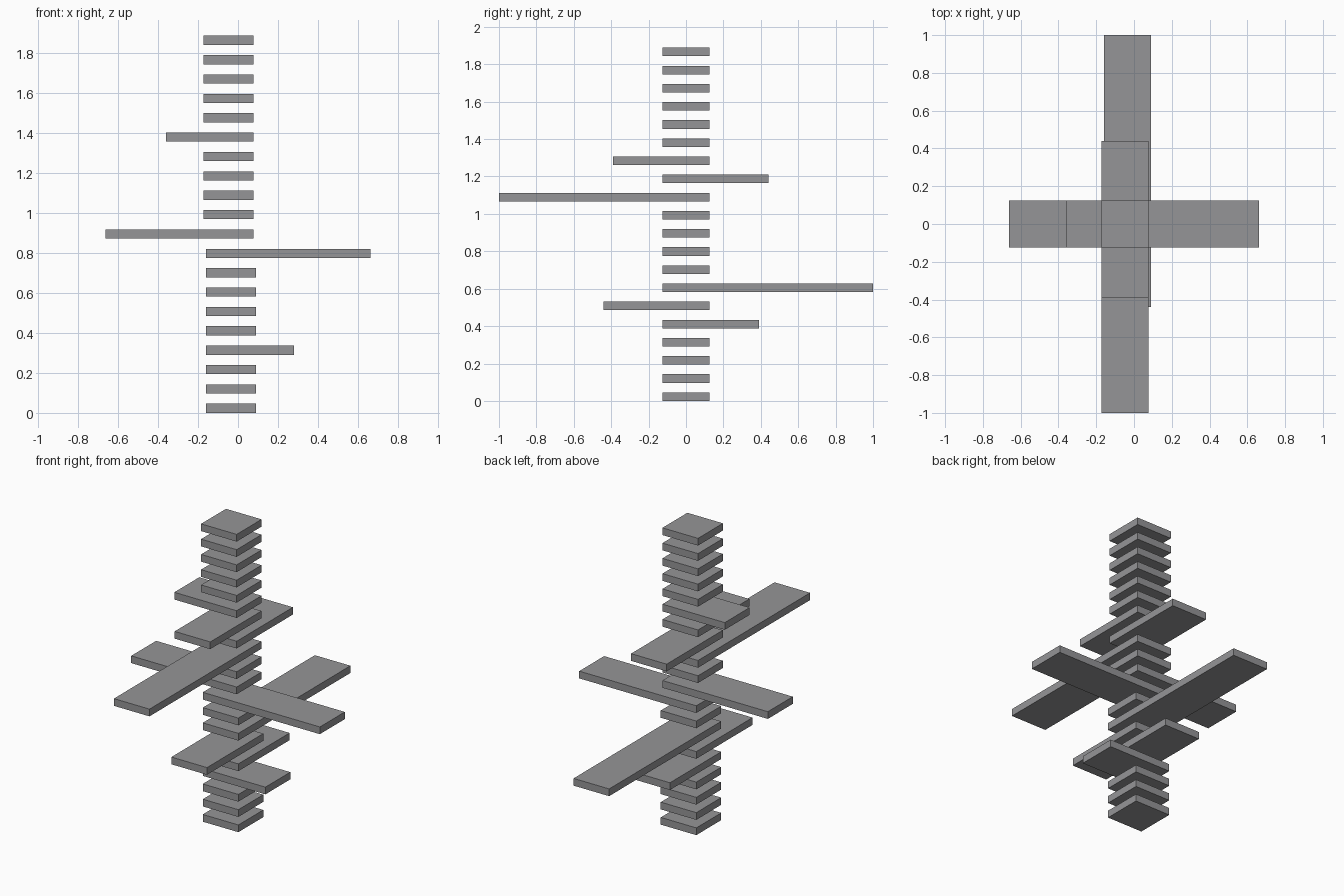
import bpy
import bmesh

cube = bpy.data.objects.get("Cube")
if cube:
    bpy.data.objects.remove(cube, do_unlink=True)

# Single matte grey
GREY = (0.3, 0.3, 0.31, 1.0)
grey = bpy.data.materials.new("stone_grey")
grey.use_nodes = True
grey.diffuse_color = GREY
grey.node_tree.nodes["Principled BSDF"].inputs["Base Color"].default_value = GREY

COUNT, STEP, THICK, HALF = 20, 0.097, 0.046, 0.125
LOWER_COUNT = 9
LOWER_X, UPPER_X = -0.035, -0.047   # the two halves of the stack are slightly offset

# Slabs that reach out of the stack: level -> (side, coordinate of the far end)
ARMS = {
    3: ("right_end", 0.28), 4: ("back_end", 0.39), 5: ("front_end", -0.44),
    6: ("back_end", 1.0), 8: ("right_end", 0.663), 9: ("left_end", -0.663),
    11: ("front_end", -1.0), 12: ("back_end", 0.44), 13: ("front_end", -0.39),
    14: ("left_end", -0.36),
}


def add_slab(name, low, high):
    """Flat box between two opposite corners."""
    bm = bmesh.new()
    bmesh.ops.create_cube(bm, size=1)
    for v in bm.verts:
        v.co = [l if c < 0 else h for c, l, h in zip(v.co, low, high)]
    mesh = bpy.data.meshes.new(name)
    bm.to_mesh(mesh)
    bm.free()
    mesh.materials.append(grey)
    bpy.context.collection.objects.link(bpy.data.objects.new(name, mesh))


# Stack of floating slabs, some stretched to one side
for level in range(COUNT):
    cx = LOWER_X if level < LOWER_COUNT else UPPER_X
    z = level * STEP
    low = [cx - HALF, -HALF, z]
    high = [cx + HALF, HALF, z + THICK]
    name = "core_slab"
    if level in ARMS:
        side, end = ARMS[level]
        axis = 0 if side in ("left_end", "right_end") else 1
        (high if end > 0 else low)[axis] = end
        name = "long_slab"
    add_slab(f"{name}_{level + 1}", low, high)
